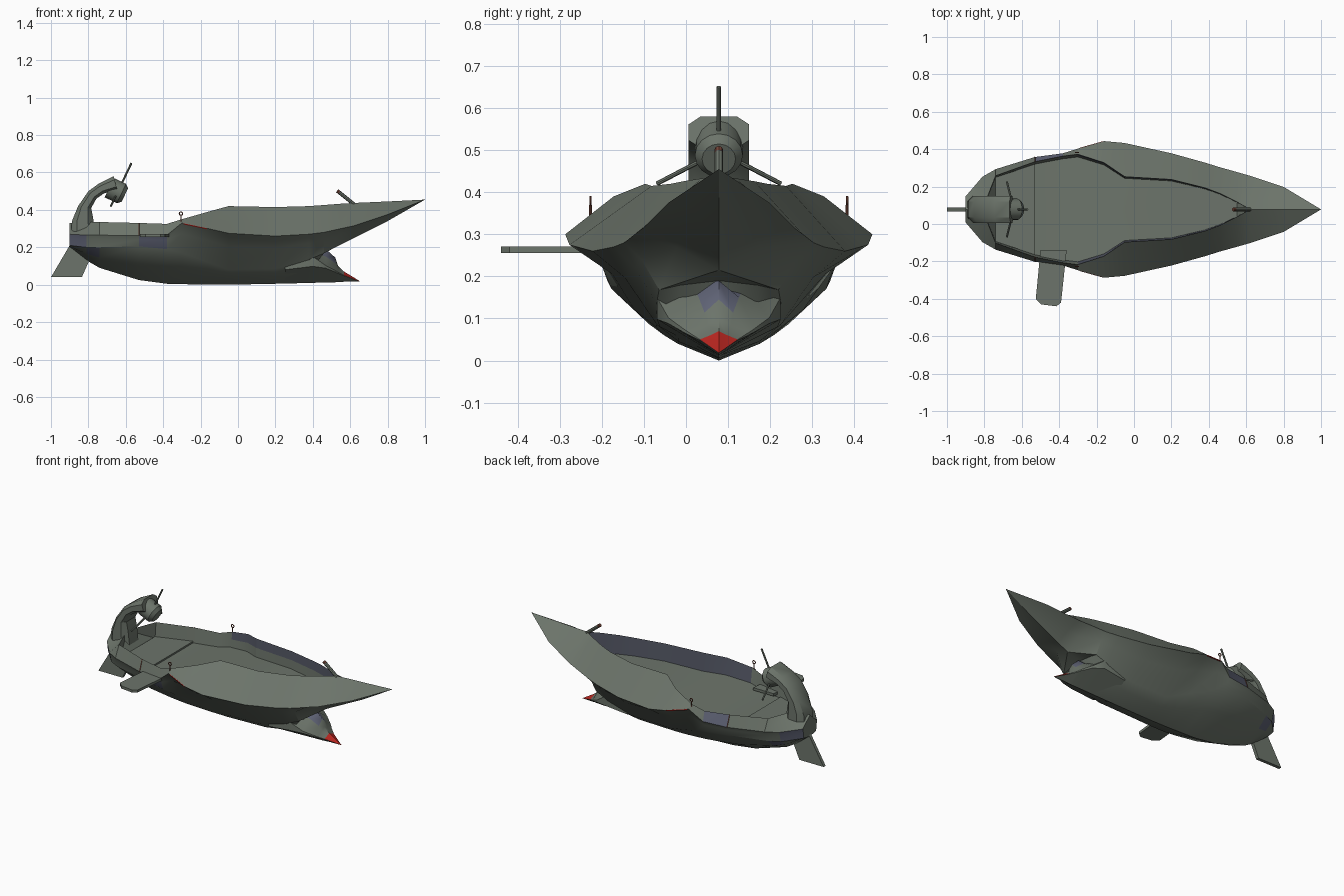
import bpy, bmesh, math
from mathutils import Vector

if "Cube" in bpy.data.objects:
    bpy.data.objects.remove(bpy.data.objects["Cube"])

MID = 0.078  # centreline of the boat


def material(name, rgb):
    mat = bpy.data.materials.new(name)
    mat.use_nodes = True
    mat.diffuse_color = (*rgb, 1)
    mat.node_tree.nodes["Principled BSDF"].inputs["Base Color"].default_value = (*rgb, 1)
    return mat


GREY = material("grey green", (0.15, 0.175, 0.145))
BLUE = material("slate blue", (0.115, 0.125, 0.18))
DARK = material("dark slate", (0.085, 0.093, 0.125))
RED = material("red", (0.5, 0.02, 0.015))
RUST = material("rust brown", (0.18, 0.06, 0.04))


def finish(name, bm, mats, smooth=True):
    bmesh.ops.remove_doubles(bm, verts=bm.verts, dist=0.0005)
    bmesh.ops.dissolve_degenerate(bm, edges=bm.edges, dist=0.0005)
    bmesh.ops.recalc_face_normals(bm, faces=bm.faces)
    mesh = bpy.data.meshes.new(name)
    bm.to_mesh(mesh)
    bm.free()
    for mat in mats:
        mesh.materials.append(mat)
    obj = bpy.data.objects.new(name, mesh)
    bpy.context.collection.objects.link(obj)
    if smooth:
        bpy.ops.object.select_all(action='DESELECT')
        obj.select_set(True)
        bpy.context.view_layer.objects.active = obj
        bpy.ops.object.shade_smooth_by_angle(angle=math.radians(30))
    return obj


def loft(name, rings, mats=(GREY,), paint=lambda i, j: 0, smooth=True):
    """Skin closed rings of points, capping both ends."""
    bm = bmesh.new()
    loops = [[bm.verts.new(p) for p in ring] for ring in rings]
    n = len(loops[0])
    for i, (a, b) in enumerate(zip(loops, loops[1:])):
        for j in range(n):
            k = (j + 1) % n
            bm.faces.new((a[j], a[k], b[k], b[j])).material_index = paint(i, j)
    bm.faces.new(loops[0])
    bm.faces.new(loops[-1])
    return finish(name, bm, mats, smooth)


def mirror_ring(x, half):
    """Close a half profile of (width, height) points across the centreline."""
    left = [(x, MID + w, z) for w, z in half]
    right = [(x, MID - w, z) for w, z in half[-2:0:-1]]
    return left + right


def rod(name, start, end, radius, mat, sides=8, tip=1):
    start, end = Vector(start), Vector(end)
    turn = (end - start).to_track_quat('Z', 'Y')
    circle = [turn @ Vector((math.cos(t) * radius, math.sin(t) * radius, 0))
              for t in (math.tau * k / sides for k in range(sides))]
    return loft(name, [[start + c for c in circle], [end + c * tip for c in circle]], (mat,))


def plate(name, outline, offset, mat=GREY):
    shift = Vector(offset)
    points = [Vector(p) for p in outline]
    return loft(name, [points, [p + shift for p in points]], (mat,), smooth=False)


# Hull stations: x, rim width, rim z, edge width, edge z, chine width, chine z, keel z
STATIONS = [
    (-.9, 0, .33, .07, .27, .06, .21, .2),
    (-.81, 0, .335, .175, .265, .155, .2, .13),
    (-.74, .18, .335, .215, .265, .19, .2, .09),
    (-.53, .255, .33, .28, .262, .26, .205, .025),
    (-.38, .285, .325, .3, .265, .265, .19, .005),
    (-.3, .295, .35, .325, .33, .255, .17, .003),
    (-.16, .25, .39, .365, .3, .2, .12, 0),
    (-.05, .175, .42, .355, .275, .15, .08, 0),
    (.2, .16, .415, .3, .26, .147, .085, .005),
    (.38, .115, .42, .25, .27, .148, .135, .01),
    (.46, .085, .426, .225, .28, .142, .168, .19),
    (.55, .04, .433, .2, .3, 0, .215, .215),
    (.62, 0, .437, .18, .315, 0, .25, .25),
    (.8, 0, .445, .12, .375, 0, .34, .34),
    (1, 0, .455, 0, .455, 0, .455, .455),
]


def floor_height(row):
    """Cockpit floor: level at the stern, then rising with the sheer."""
    if not row[1]:
        return row[2]
    return .24 + .07 * min(1, max(0, (row[0] + .4) / .35))


def hull_ring(row):
    x, rim_w, rim_z, edge_w, edge_z, chine_w, chine_z, keel = row
    floor = floor_height(row)
    flare = ((edge_w + chine_w) / 2, (edge_z + chine_z) / 2 + .14 * (edge_z - chine_z))
    bilge = (chine_w * .65, (keel + chine_z) / 2)
    lining = (rim_w * .975, (floor + rim_z) / 2)
    return mirror_ring(x, [(0, floor), (rim_w * .95, floor), lining, (rim_w, rim_z),
                           (edge_w, edge_z), flare, (chine_w, chine_z), bilge, (0, keel)])


def hull_paint(i, j):
    strip = min(j, 15 - j)
    x = STATIONS[i][0]
    # Dark lining: a band under the left rim, the whole wall on the right
    if x > -.32 and j in (2, 13, 14):
        return 2
    side_panel = x == -.53 and j in (3, 10, 11)
    quarter_panel = (i == 0 and strip in (4, 5)) or (i == 1 and strip == 6)
    return int(side_panel or quarter_panel)


loft("hull", [hull_ring(r) for r in STATIONS], (GREY, BLUE, DARK), hull_paint)

# Raised deck behind the cockpit
aft = STATIONS[2:4]
deck_edge = [(r[0], MID + r[1] * .95, .25) for r in aft]
deck_edge += [(r[0], MID - r[1] * .95, .25) for r in reversed(aft)]
plate("aft_deck", deck_edge, (0, 0, -.02))

# Ram under the bow: x, top z, edge width, upper edge z, lower edge z, keel z
RAM = [(.25, .12, .14, .1, .08, .006), (.4, .19, .147, .15, .098, .01),
       (.47, .19, .12, .102, .088, .012), (.52, .145, .085, .076, .068, .013),
       (.535, .1, .07, .066, .06, .014), (.567, .07, .045, .05, .048, .016),
       (.65, .02, 0, .018, .018, .018)]


def ram_ring(x, top, width, upper, lower, keel):
    ridge = (width * .4, upper + (top - upper) * .55)
    return mirror_ring(x, [(0, top), ridge, (width, upper), (width, lower), (0, keel)])


def ram_paint(i, j):
    if i == 5 and j in (0, 1, 6, 7):
        return 2
    return int(i in (1, 2) and j in (0, 7))


loft("ram", [ram_ring(*r) for r in RAM], (GREY, BLUE, RED), ram_paint)

# Curved stern post: pairs of back and front points
POST = [((-.895, .24), (-.76, .24)), ((-.888, .34), (-.775, .36)), ((-.855, .42), (-.785, .41)),
        ((-.8, .5), (-.757, .46)), ((-.745, .54), (-.717, .488)), ((-.665, .58), (-.645, .505))]


def post_ring(back, front, width=.072):
    back, front = Vector((back[0], 0, back[1])), Vector((front[0], 0, front[1]))
    shape = [(0, .6), (.25, 1), (.75, 1), (1, .6), (1, -.6), (.75, -1), (.25, -1), (0, -.6)]
    return [back.lerp(front, t) + Vector((0, MID + s * width, 0)) for t, s in shape]


loft("stern_post", [post_ring(b, f) for b, f in POST])

# Rounded head on the post with three radiating rods
hub = Vector((-.643, MID, .497))
forward = Vector((.9, 0, -.43)).normalized()
upward = Vector((.43, 0, .9)).normalized()
sideways = Vector((0, 1, 0))
rod("post_head", hub - forward * .05, hub + forward * .022, .057, GREY, 16)
rod("head_cap", hub + forward * .022, hub + forward * .042, .057, GREY, 16, tip=.7)
for k, side in enumerate(("top", "left", "right")):
    angle = math.tau * k / 3
    ray = upward * math.cos(angle) + sideways * math.sin(angle)
    rod(side + "_head_rod", hub + ray * .04, hub + ray * .17, .0055, GREY)

# Rudder blade
rudder_shape = [(-.9, .21), (-1, .04), (-.835, .04), (-.795, .13), (-.79, .21)]
plate("rudder", [(x, MID - .01, z) for x, z in rudder_shape], (0, .02, 0))

# Leeboard lying out over the right side
board_shape = [(-.5, -.14), (-.36, -.14), (-.39, -.42), (-.415, -.44), (-.495, -.43), (-.525, -.4)]
plate("side_board", [(x, y, .255) for x, y in board_shape], (0, 0, .016))

for side, sign in (("left", 1), ("right", -1)):
    # Rope eye on a short stalk
    y = MID + sign * .305
    rod(side + "_eye_stalk", (-.305, y, .33), (-.305, y, .37), .0035, RUST)
    bpy.ops.mesh.primitive_torus_add(major_segments=14, minor_segments=6, major_radius=.009,
                                     minor_radius=.003, location=(-.305, y, .38),
                                     rotation=(math.pi / 2, 0, 0))
    eye = bpy.context.object
    eye.name = side + "_rope_eye"
    eye.data.materials.append(RUST)
    # Red trim under the rear of the side deck, and a strap on the bulwark
    rod(side + "_edge_trim", (-.29, MID + sign * .326, .325), (-.165, MID + sign * .361, .299),
        .0035, RED, 6)
    rod(side + "_strap", (-.53, MID + sign * .28, .263), (-.53, MID + sign * .255, .33),
        .0025, RUST, 6)

# Slanted bow post at the front of the cockpit
rod("bow_post", (.62, MID, .43), (.542, MID, .493), .01, GREY)
rod("bow_post_tip", (.542, MID, .493), (.53, MID, .502), .01, RUST)
